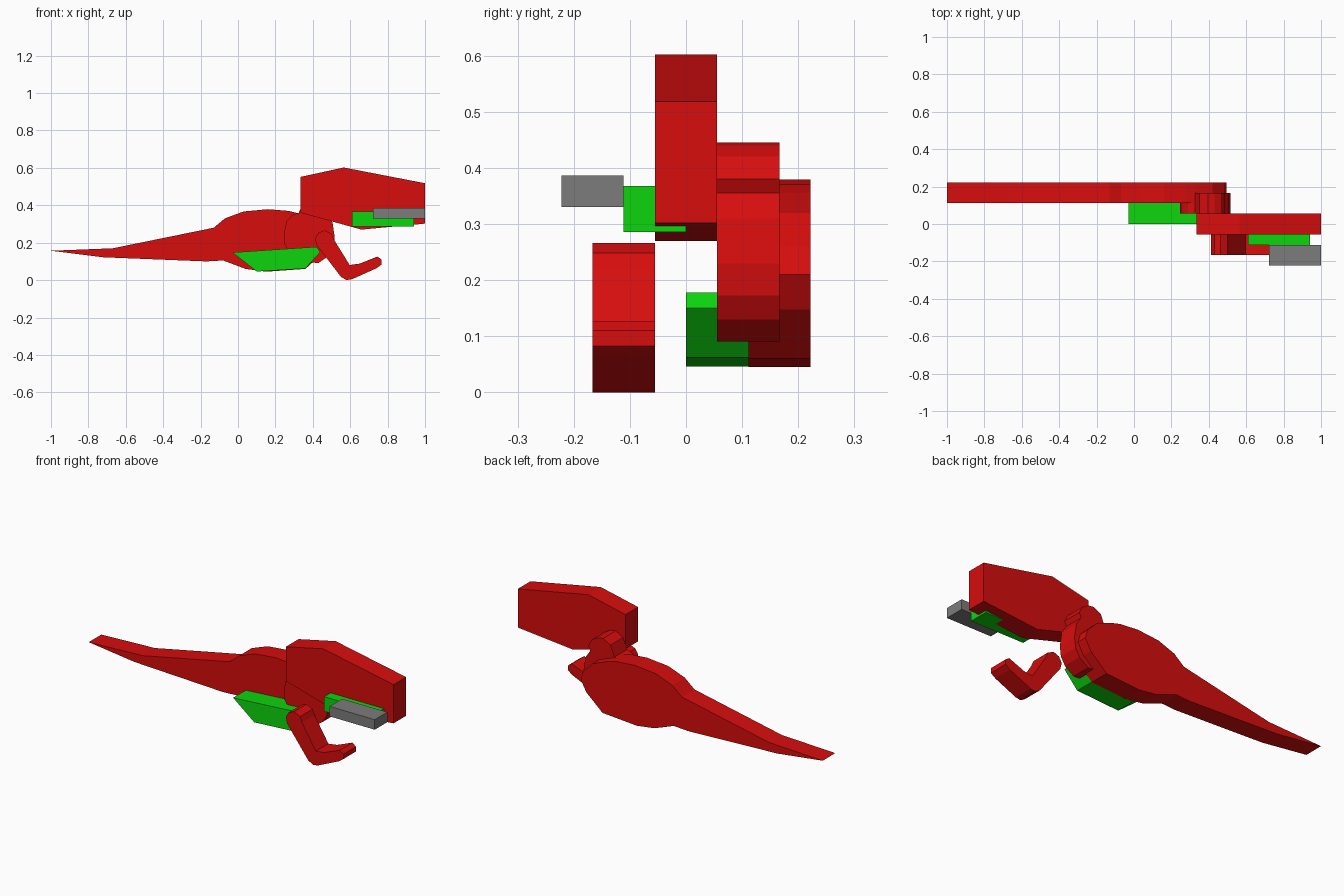
import bpy
import bmesh


def material(name, rgb):
    m = bpy.data.materials.new(name)
    m.diffuse_color = (*rgb, 1.0)
    return m


RED = material("red", (0.68, 0.004, 0.004))
GREEN = material("green", (0.004, 0.66, 0.004))
GRAY = material("gray", (0.2, 0.2, 0.2))


def slab(name, profile, y0, y1, mat):
    """Extrude a side profile of (x, z) points from y0 to y1."""
    bm = bmesh.new()
    face = bm.faces.new([bm.verts.new((x, y0, z)) for x, z in profile])
    out = bmesh.ops.extrude_face_region(bm, geom=[face])
    moved = [v for v in out["geom"] if isinstance(v, bmesh.types.BMVert)]
    bmesh.ops.translate(bm, vec=(0, y1 - y0, 0), verts=moved)
    bmesh.ops.recalc_face_normals(bm, faces=bm.faces)
    mesh = bpy.data.meshes.new(name)
    bm.to_mesh(mesh)
    bm.free()
    mesh.materials.append(mat)
    obj = bpy.data.objects.new(name, mesh)
    bpy.context.collection.objects.link(obj)
    return obj


def box_profile(x0, x1, z0, z1):
    return [(x0, z0), (x1, z0), (x1, z1), (x0, z1)]


T = 0.111  # every layer is one slab thick

# Body and tapering tail
slab("body_and_tail", [
    (-1, 0.157), (-0.72, 0.122), (-0.17, 0.10), (-0.08, 0.105), (0.04, 0.06),
    (0.15, 0.045), (0.36, 0.06), (0.46, 0.148), (0.495, 0.21), (0.48, 0.26),
    (0.42, 0.32), (0.33, 0.355), (0.27, 0.37), (0.16, 0.379), (0.03, 0.367),
    (-0.07, 0.33), (-0.13, 0.28), (-0.67, 0.17)], T, 2 * T, RED)

# Curved neck joining body to head
slab("neck", [
    (0.25, 0.19), (0.28, 0.14), (0.34, 0.10), (0.43, 0.091), (0.485, 0.13),
    (0.51, 0.173), (0.517, 0.23), (0.505, 0.31), (0.475, 0.355),
    (0.487, 0.38), (0.465, 0.42), (0.43, 0.44), (0.395, 0.445), (0.35, 0.42),
    (0.325, 0.36), (0.29, 0.348), (0.26, 0.315), (0.245, 0.25)],
    T / 2, 1.5 * T, RED)

# Belly plate
slab("belly", [(-0.03, 0.148), (0.10, 0.046), (0.36, 0.062),
               (0.44, 0.15), (0.42, 0.178)], 0, T, GREEN)

# Head
slab("head", [(0.335, 0.36), (0.66, 0.27), (1, 0.302), (1, 0.518),
              (0.565, 0.602), (0.335, 0.552)], -T / 2, T / 2, RED)

# Bent arm with rounded ends
slab("arm", [
    (0.412, 0.225), (0.42, 0.19), (0.55, 0.02), (0.58, 0.002), (0.61, 0.007),
    (0.74, 0.065), (0.768, 0.085), (0.768, 0.112), (0.745, 0.128),
    (0.65, 0.09), (0.597, 0.083), (0.512, 0.22), (0.50, 0.25), (0.463, 0.268),
    (0.43, 0.255)], -1.5 * T, -T / 2, RED)
bpy.data.objects["arm"].location.z = -0.002

# Lower jaw and tooth plate
slab("jaw", box_profile(0.61, 0.94, 0.286, 0.368), -T, 0, GREEN)
slab("teeth", box_profile(0.722, 1, 0.33, 0.386), -2 * T, -T, GRAY)
